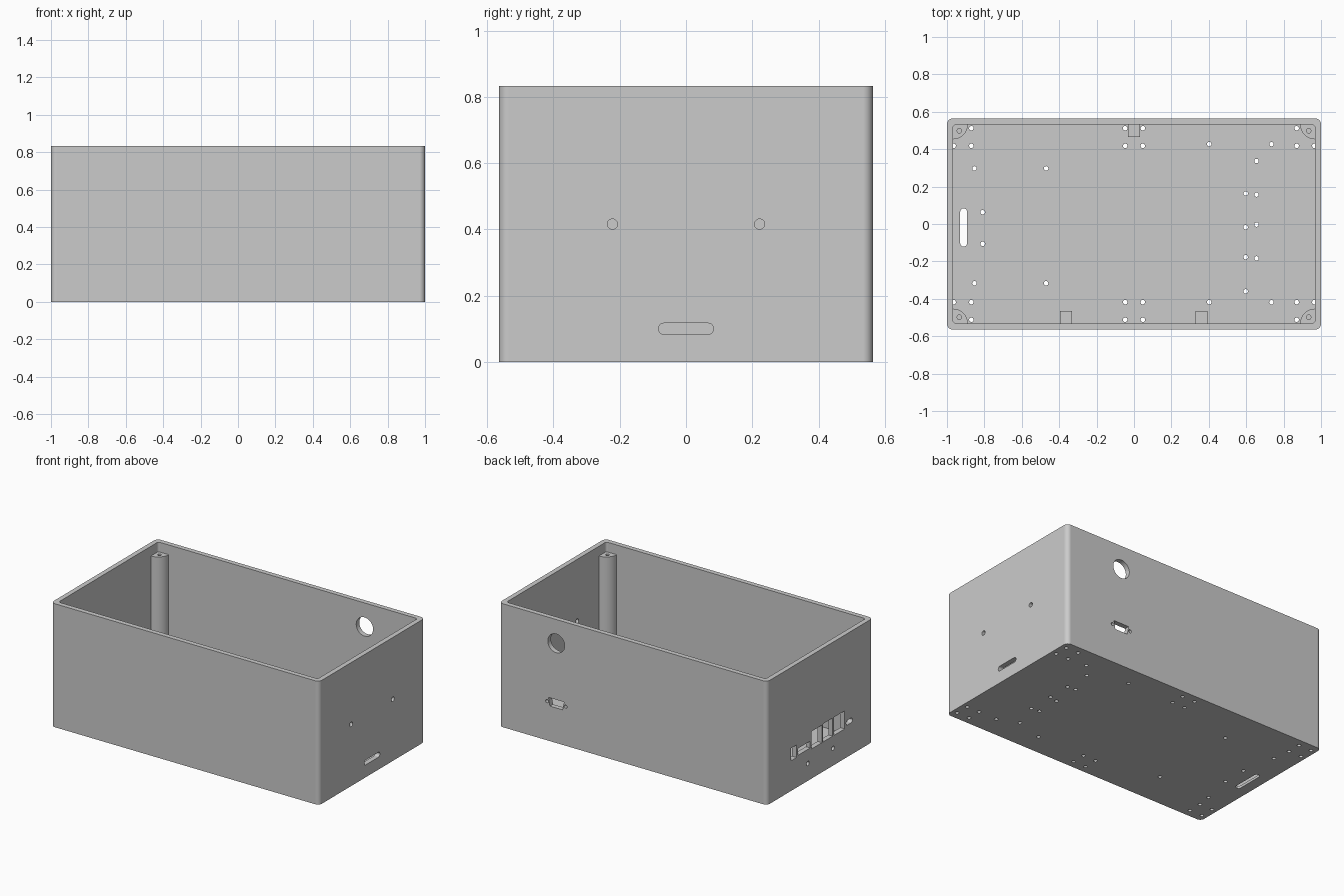
import bpy, bmesh, math

if "Cube" in bpy.data.objects:
    bpy.data.objects.remove(bpy.data.objects["Cube"])

W, D, H, T = 1.0, 0.564, 0.8325, 0.033   # half width, half depth, height, wall
F = 0.0165                               # floor thickness

grey = bpy.data.materials.new("grey plastic")
grey.diffuse_color = (0.6, 0.6, 0.6, 1)
grey.use_nodes = True
grey.node_tree.nodes["Principled BSDF"].inputs["Base Color"].default_value = grey.diffuse_color


# ---- 2D profiles -------------------------------------------------------
def circle(u, v, r, n=20):
    return [(u + r * math.cos(2 * math.pi * i / n),
             v + r * math.sin(2 * math.pi * i / n)) for i in range(n)]


def rounded(u0, u1, v0, v1, r, n=8):
    pts = []
    corners = [(u1 - r, v1 - r), (u0 + r, v1 - r), (u0 + r, v0 + r), (u1 - r, v0 + r)]
    for k, (cu, cv) in enumerate(corners):
        for i in range(n + 1):
            a = math.pi / 2 * (k + i / n)
            pts.append((cu + r * math.cos(a), cv + r * math.sin(a)))
    return pts


def rect(u0, u1, v0, v1):
    return [(u0, v0), (u1, v0), (u1, v1), (u0, v1)]


# ---- solids ------------------------------------------------------------
def place(axis, u, v, w):
    return {"x": (w, u, v), "y": (u, w, v), "z": (u, v, w)}[axis]


def prisms(name, items):
    """One object holding several extruded profiles: (profile, axis, lo, hi)."""
    bm = bmesh.new()
    for prof, axis, lo, hi in items:
        a = [bm.verts.new(place(axis, u, v, lo)) for u, v in prof]
        b = [bm.verts.new(place(axis, u, v, hi)) for u, v in prof]
        bm.faces.new(a[::-1])
        bm.faces.new(b)
        for i in range(len(a)):
            j = (i + 1) % len(a)
            bm.faces.new((a[i], a[j], b[j], b[i]))
    bmesh.ops.recalc_face_normals(bm, faces=bm.faces)
    me = bpy.data.meshes.new(name)
    bm.to_mesh(me)
    bm.free()
    me.materials.append(grey)
    ob = bpy.data.objects.new(name, me)
    bpy.context.collection.objects.link(ob)
    return ob


def cut(ob, items):
    cutter = prisms("cutter", items)
    cutter.hide_render = True
    mod = ob.modifiers.new("cut", "BOOLEAN")
    mod.operation, mod.solver, mod.object = "DIFFERENCE", "EXACT", cutter
    dg = bpy.context.evaluated_depsgraph_get()
    me = bpy.data.meshes.new_from_object(ob.evaluated_get(dg))
    ob.modifiers.clear()
    ob.data = me
    bpy.data.objects.remove(cutter)


def smooth(ob):
    bpy.ops.object.select_all(action="DESELECT")
    ob.select_set(True)
    bpy.context.view_layer.objects.active = ob
    bpy.ops.object.shade_smooth_by_angle(angle=math.radians(30))
    mod = ob.modifiers.new("flat sides", "WEIGHTED_NORMAL")
    mod.keep_sharp = True


# ---- open box ----------------------------------------------------------
box = prisms("box", [(rounded(-W, W, -D, D, 0.03), "z", 0, H)])
cut(box, [(rounded(-W + T, W - T, -D + T, D - T, 0.015), "z", F, H + 0.1)])

# floor: mounting holes and cable slot
holes = []
for y in (0.512, 0.418, -0.418, -0.512):
    holes += [(s * x, y) for s in (-1, 1) for x in (0.047, 0.87, 0.964)]
holes += [(x, y) for x in (-0.853, -0.47) for y in (0.297, -0.317)]
holes += [(x, y) for x in (0.402, 0.735) for y in (0.427, -0.418)]
holes += [(0.655, y) for y in (0.337, 0.157, -0.003, -0.184)]
holes += [(0.597, y) for y in (0.163, -0.017, -0.177, -0.36)]
holes += [(-0.809, 0.063), (-0.809, -0.106)]
floor_cuts = [(circle(x, y, 0.012, 16), "z", -0.05, F + 0.001) for x, y in holes]
floor_cuts.append((rounded(-0.929, -0.893, -0.121, 0.083, 0.0175), "z", -0.05, F + 0.05))
cut(box, floor_cuts)

# right wall: two screw holes and a slot
right = [circle(-0.222, 0.416, 0.0155), circle(0.222, 0.416, 0.0155),
         rounded(-0.083, 0.083, 0.084, 0.117, 0.016)]
cut(box, [(p, "x", W - 0.1, W + 0.1) for p in right])

# left wall: row of connector openings and two screw holes
left = [rect(0.25, 0.312, 0.203, 0.288), rect(0.105, 0.235, 0.212, 0.258),
        rect(-0.02, 0.09, 0.2, 0.318), rect(-0.135, -0.03, 0.2, 0.322),
        rect(-0.262, -0.15, 0.2, 0.322), rounded(-0.345, -0.278, 0.215, 0.248, 0.016),
        circle(0.13, 0.117, 0.015), circle(-0.138, 0.117, 0.015)]
cut(box, [(p, "x", -W - 0.1, -W + 0.1) for p in left])

# back wall: round opening, D-shaped socket and its screw holes
back = [circle(0.573, 0.672, 0.063, 40),
        [(0.515, 0.292), (0.631, 0.292), (0.62, 0.236), (0.526, 0.236)],
        circle(0.504, 0.264, 0.011, 16), circle(0.642, 0.264, 0.011, 16)]
cut(box, [(p, "y", D - 0.1, D + 0.1) for p in back])
smooth(box)

# ---- corner posts with screw holes ---------------------------------------
for sx in (-1, 1):
    for sy in (-1, 1):
        cx, cy, r, e = W - T, D - T, 0.078, 0.01
        prof = [(cx + e, cy + e), (cx - r, cy + e)]
        for i in range(13):
            a = math.pi / 2 * i / 12
            prof.append((cx - r * math.cos(a), cy - r * math.sin(a)))
        prof.append((cx + e, cy - r))
        post = prisms("corner_post", [([(sx * u, sy * v) for u, v in prof], "z", F - 0.002, 0.767)])
        cut(post, [(circle(sx * 0.934, sy * 0.498, 0.012, 16), "z", 0.55, 0.9)])
        smooth(post)

# ---- support blocks along the walls --------------------------------------
for x, s in ((0, 1), (-0.363, -1), (0.36, -1)):
    y0, y1 = sorted((s * 0.466, s * 0.538))
    prisms("support_block", [(rect(x - 0.032, x + 0.032, y0, y1), "z", F - 0.002, 0.22)])
